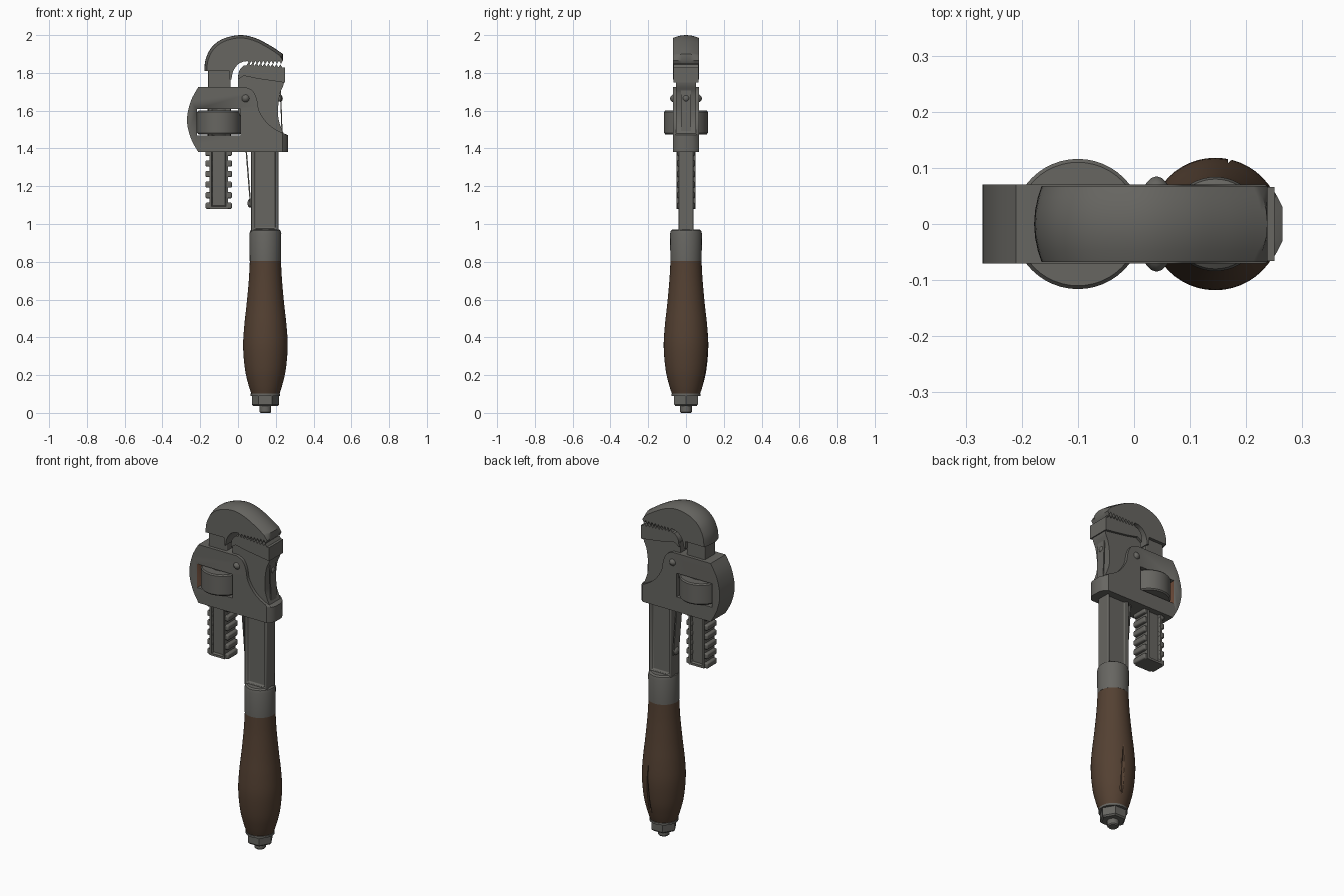
import bpy, bmesh, math
from mathutils import Vector, Matrix

if "Cube" in bpy.data.objects:
    bpy.data.objects.remove(bpy.data.objects["Cube"])


def material(name, rgb):
    m = bpy.data.materials.new(name)
    m.use_nodes = True
    m.diffuse_color = (*rgb, 1)
    m.node_tree.nodes["Principled BSDF"].inputs["Base Color"].default_value = (*rgb, 1)
    return m


METAL = material("grey steel", (0.135, 0.132, 0.12))
WOOD = material("brown wood", (0.088, 0.052, 0.032))
RUST = material("rusty brown", (0.13, 0.06, 0.035))


def finish(name, bm, mat, bevel=0.0, angle=35):
    bmesh.ops.recalc_face_normals(bm, faces=bm.faces[:])
    mesh = bpy.data.meshes.new(name)
    bm.to_mesh(mesh)
    bm.free()
    mesh.materials.append(mat)
    ob = bpy.data.objects.new(name, mesh)
    bpy.context.collection.objects.link(ob)
    if bevel:
        mod = ob.modifiers.new("bevel", 'BEVEL')
        mod.width, mod.segments = bevel, 2
        mod.limit_method, mod.angle_limit = 'ANGLE', math.radians(40)
    bpy.ops.object.select_all(action='DESELECT')
    ob.select_set(True)
    bpy.context.view_layer.objects.active = ob
    bpy.ops.object.shade_smooth_by_angle(angle=math.radians(angle))
    return ob


def curve(pts, steps=5):
    """Smooth curve through the given points."""
    out = []
    v = [Vector(p) for p in pts]
    for i in range(len(v) - 1):
        a, b, c, d = v[max(i - 1, 0)], v[i], v[i + 1], v[min(i + 2, len(v) - 1)]
        for k in range(steps):
            t = k / steps
            out.append(0.5 * (2 * b + (c - a) * t + (2 * a - 5 * b + 4 * c - d) * t ** 2
                              + (3 * b - a - 3 * c + d) * t ** 3))
    return [tuple(p) for p in out] + [tuple(pts[-1])]


def loft(name, sections, mat, **kw):
    """Skin matching (y, xz outline) sections into a closed solid."""
    bm = bmesh.new()
    rings = [[bm.verts.new((x, y, z)) for x, z in pts] for y, pts in sections]
    for a, b in zip(rings, rings[1:]):
        for i in range(len(a)):
            j = (i + 1) % len(a)
            bm.faces.new((a[i], a[j], b[j], b[i]))
    bm.faces.new(rings[0])
    bm.faces.new(rings[-1])
    return finish(name, bm, mat, **kw)


def prism(name, pts, half, mat=METAL, **kw):
    return loft(name, [(-half, pts), (half, pts)], mat, **kw)


def box(name, x0, x1, z0, z1, half, panel=0.0, **kw):
    """Block, with optional sunken panels on the front and back."""
    bm = bmesh.new()
    bmesh.ops.create_cube(bm, size=1, matrix=Matrix.Translation(((x0 + x1) / 2, 0, (z0 + z1) / 2))
                          @ Matrix.Diagonal((x1 - x0, 2 * half, z1 - z0, 1)))
    if panel:
        sides = [f for f in bm.faces if abs(f.normal.y) > 0.9]
        bmesh.ops.inset_individual(bm, faces=sides, thickness=panel)
        bmesh.ops.inset_individual(bm, faces=sides, thickness=0.006, depth=-0.014)
    return finish(name, bm, METAL, **kw)


def lathe(name, profile, x, mat=METAL, seg=48, **kw):
    """Turn a (radius, z) profile about a vertical axis."""
    bm = bmesh.new()
    rings = [[bm.verts.new((x + r * math.cos(math.tau * i / seg), r * math.sin(math.tau * i / seg), z))
              for i in range(seg)] for r, z in profile]
    for a, b in zip(rings, rings[1:]):
        for i in range(seg):
            j = (i + 1) % seg
            bm.faces.new((a[i], a[j], b[j], b[i]))
    bm.faces.new(rings[0])
    bm.faces.new(rings[-1])
    return finish(name, bm, mat, **kw)


def cut(ob, cutter):
    mod = ob.modifiers.new("cut", 'BOOLEAN')
    mod.operation, mod.solver, mod.object = 'DIFFERENCE', 'EXACT', cutter
    bpy.context.view_layer.objects.active = ob
    for m in list(ob.modifiers):
        if m.type in {'BOOLEAN', 'BEVEL'}:
            bpy.ops.object.modifier_apply(modifier=m.name)
    bpy.data.objects.remove(cutter)


def teeth(x0, z0, x1, z1, count, depth):
    """Zigzag outline from one point to another."""
    pts = []
    for i in range(count):
        for t, d in ((i / count, 0), ((i + 0.5) / count, depth)):
            pts.append((x0 + (x1 - x0) * t, z0 + (z1 - z0) * t + d))
    return pts + [(x1, z1)]


AXIS = 0.145

# Wooden grip with a drying crack on the back
grip = lathe("grip", curve([(0.074, 0.1), (0.09, 0.15), (0.108, 0.23), (0.118, 0.35), (0.112, 0.46),
                            (0.1, 0.57), (0.088, 0.7), (0.082, 0.81)], 4), AXIS, WOOD)
crack = prism("crack_cutter", [(-0.007, 0.16), (0.009, 0.18), (0.007, 0.3), (-0.002, 0.47), (-0.006, 0.3)], 0.04, WOOD)
crack.data.transform(Matrix.Translation((AXIS, 0, 0)) @ Matrix.Rotation(math.radians(-13), 4, 'Z')
                     @ Matrix.Translation((0, 0.125, 0)))
crack.hide_render = True
cut(grip, crack)

# Turned metal fittings on the grip
lathe("ferrule", [(0.083, 0.805), (0.084, 0.95), (0.08, 0.965), (0.07, 0.972)], AXIS)
lathe("end_washer", [(0.078, 0.09), (0.078, 0.102)], AXIS)
lathe("end_nut", [(0.064, 0.036), (0.072, 0.044), (0.072, 0.09)], AXIS, seg=6)
lathe("end_bolt", [(0.026, 0.0), (0.031, 0.006), (0.031, 0.04)], AXIS, seg=24)

# Shank between grip and housing
box("shank", 0.07, 0.215, 0.96, 1.42, 0.04, panel=0.022, bevel=0.004)

# Housing with a window for the adjusting wheel
left_arc = curve([(-0.21, 1.38), (-0.25, 1.455), (-0.27, 1.55), (-0.25, 1.65), (-0.21, 1.725)])
right_sweep = curve([(0.04, 1.725), (0.078, 1.705), (0.1, 1.66), (0.112, 1.6), (0.15, 1.54), (0.2, 1.5), (0.265, 1.47)])
rim = left_arc + right_sweep
outline = rim + [(0.265, 1.38)]
tucked = [(min(x, 0.235), z) for x, z in outline]
housing = loft("housing", [(-0.07, tucked), (-0.055, [(min(x, 0.252), z) for x, z in outline]), (-0.03, outline),
                           (0.03, outline), (0.055, [(min(x, 0.252), z) for x, z in outline]), (0.07, tucked)], METAL)
window = box("window_cutter", -0.218, 0.014, 1.468, 1.608, 0.3)
window.hide_render = True
cut(housing, window)
housing.data.materials.append(RUST)
for face in housing.data.polygons:
    if face.normal.x > 0.9 and face.center.x < -0.2:
        face.material_index = 1

# Adjusting wheel
lathe("adjusting_wheel", [(0.05, 1.475), (0.11, 1.475), (0.116, 1.482), (0.116, 1.593), (0.11, 1.6), (0.05, 1.6)], -0.1)
lathe("wheel_thread", [(0.062, 1.46), (0.062, 1.615)], -0.1)

# Toothed rack and neck of the sliding jaw
box("rack", -0.152, -0.052, 1.08, 1.47, 0.05, panel=0.018)
box("jaw_neck", -0.158, -0.04, 1.46, 1.83, 0.05, bevel=0.004)
for i in range(6):
    z = 1.08 + 0.056 * i
    for side, edge in (("left", -0.032), ("right", -0.172)):
        inner = -0.07 if side == "left" else -0.134
        box(f"rack_tooth_{side}_{i + 1}", min(edge, inner), max(edge, inner), z, z + 0.033, 0.046, bevel=0.007)

# Hooked jaw with a crowned outer surface
outer = curve([(-0.178, 1.81), (-0.172, 1.87), (-0.14, 1.935), (-0.08, 1.98), (0.01, 2.0), (0.09, 1.985),
               (0.17, 1.945), (0.238, 1.9)])
inner = teeth(0.238, 1.866, 0.05, 1.862, 9, -0.018) + curve([(0.03, 1.86), (0.0, 1.845), (-0.025, 1.81), (-0.035, 1.765)], 4)
sections = []
for t in (-1, -0.7, -0.35, 0, 0.35, 0.7, 1):
    k = 1 - 0.075 * t * t
    sections.append((0.068 * t, [(x * k, 1.8 + (z - 1.8) * k) for x, z in outer] + inner + [(-0.045, 1.765), (-0.045, 1.81)]))
loft("hook_jaw", sections, METAL)

# Fixed jaw: wide toothed head on a narrower waisted body
head = curve([(0.0, 1.765), (0.006, 1.81), (0.03, 1.838)], 4) + teeth(0.045, 1.84, 0.235, 1.828, 9, 0.016)
prism("fixed_jaw_head", head + [(0.25, 1.828), (0.25, 1.748), (0.1, 1.77), (0.03, 1.785)], 0.066)
waist = curve([(0.247, 1.78), (0.24, 1.735), (0.222, 1.69), (0.212, 1.61), (0.218, 1.54), (0.25, 1.46)])
prism("fixed_jaw_body", waist + [(0.06, 1.46), (0.0, 1.6), (0.0, 1.79), (0.1, 1.79)], 0.052)


# Pivot rivet and flat springs, each held by a small round rivet
def rivet(name, x, z, radius, half, across):
    bm = bmesh.new()
    scale = (radius, half, radius) if across else (half, radius, radius)
    bmesh.ops.create_uvsphere(bm, u_segments=24, v_segments=12, radius=1,
                              matrix=Matrix.Translation((x, 0, z)) @ Matrix.Diagonal((*scale, 1)))
    finish(name, bm, METAL)


rivet("pivot_rivet", 0.04, 1.665, 0.036, 0.085, True)
rivet("right_spring_rivet", 0.223, 1.665, 0.018, 0.014, False)
rivet("left_spring_rivet", 0.066, 1.11, 0.024, 0.016, False)
prism("right_spring", [(0.222, 1.71), (0.228, 1.71), (0.236, 1.48), (0.23, 1.48)], 0.026)
prism("left_spring", [(0.04, 1.39), (0.047, 1.39), (0.071, 1.09), (0.064, 1.09)], 0.026)
